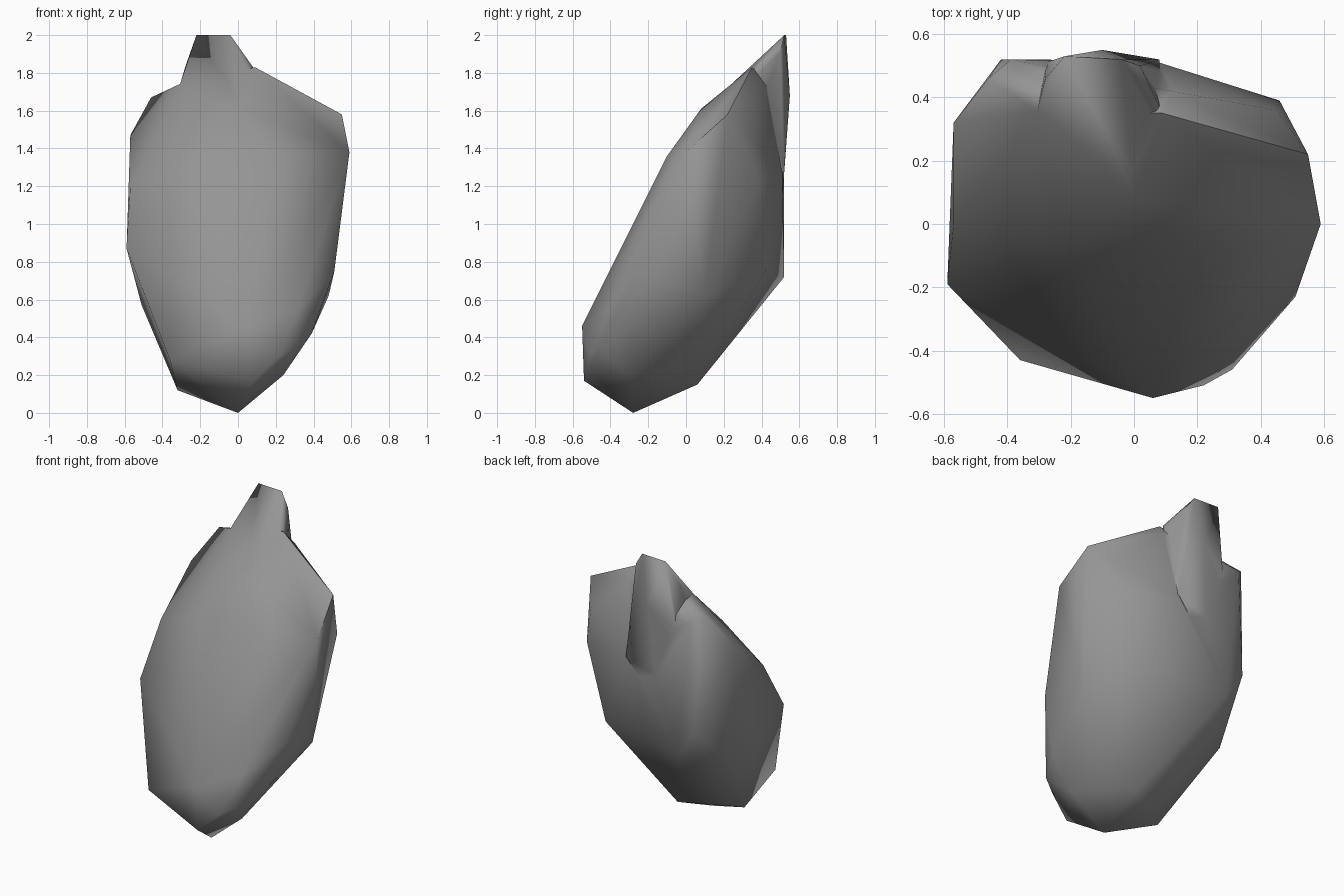
import bpy
import bmesh
import math

default_cube = bpy.data.objects.get("Cube")
if default_cube:
    bpy.data.objects.remove(default_cube, do_unlink=True)

# One plain stone colour
stone = bpy.data.materials.new("grey stone")
stone.use_nodes = True
stone_colour = (0.3, 0.3, 0.3, 1)
stone.diffuse_color = stone_colour
stone.node_tree.nodes["Principled BSDF"].inputs["Base Color"].default_value = stone_colour


def faceted_lump(name, corners):
    """Wrap a few corner points in a closed faceted lump."""
    bm = bmesh.new()
    for corner in corners:
        bm.verts.new(corner)
    bmesh.ops.convex_hull(bm, input=bm.verts)
    loose = [v for v in bm.verts if not v.link_faces]
    bmesh.ops.delete(bm, geom=loose, context="VERTS")
    bmesh.ops.recalc_face_normals(bm, faces=bm.faces)
    mesh = bpy.data.meshes.new(name)
    bm.to_mesh(mesh)
    bm.free()
    mesh.materials.append(stone)
    lump = bpy.data.objects.new(name, mesh)
    bpy.context.collection.objects.link(lump)
    return lump


def fuse(base, extra):
    """Merge one lump into another, leaving a single outer skin."""
    bpy.ops.object.select_all(action="DESELECT")
    bpy.context.view_layer.objects.active = base
    base.select_set(True)
    union = base.modifiers.new("union", "BOOLEAN")
    union.operation = "UNION"
    union.solver = "EXACT"
    union.object = extra
    bpy.ops.object.modifier_apply(modifier=union.name)
    bpy.data.objects.remove(extra, do_unlink=True)


# Corners of the leaning main mass, grouped by region
foot = [(0, -.28, 0), (-.32, -.16, .12), (.02, .06, .15), (.24, -.3, .2)]
front_slab = [(.08, -.54, .17), (-.36, -.43, .28), (.06, -.55, .46),
              (.22, -.51, .3), (.31, -.46, .35), (.32, -.42, .55),
              (-.37, -.39, .42), (-.2, -.1, 1.36), (.2, -.1, 1.36),
              (0, .08, 1.61)]
right_flank = [(.39, -.3, .42), (.48, .1, .62), (.51, -.23, .75),
               (.59, 0, 1.38), (.55, .22, 1.58), (.46, .39, 1.23),
               (.45, .36, 1.45)]
left_flank = [(-.59, -.19, .87), (-.51, .2, .57), (-.57, 0, 1.2)]
shoulder = [(-.57, .32, 1.47), (-.46, .46, 1.67), (-.39, .52, 1.62),
            (-.32, .36, 1.74)]
back = [(.3, .42, .75), (-.3, .52, .72), (-.42, .52, .9), (.08, .51, 1.26),
        (.12, .42, 1.74), (.09, .35, 1.83)]
rock = faceted_lump("rock", foot + front_slab + right_flank + left_flank + shoulder + back)

# Pointed horn rising at the back and melting into it below
horn = faceted_lump("horn", [
    (-.22, .53, 2), (-.04, .52, 2), (-.28, .46, 1.83), (.02, .5, 1.91),
    (.08, .37, 1.83), (-.31, .35, 1.73), (-.1, .55, 1.68), (.08, .52, 1.28),
    (-.28, .51, 1.5), (-.15, .5, 1), (0, .1, 1.61)])
fuse(rock, horn)

# Tidy the join, then shade softly across the facets
bm = bmesh.new()
bm.from_mesh(rock.data)
bmesh.ops.remove_doubles(bm, verts=bm.verts, dist=0.015)
bmesh.ops.triangulate(bm, faces=bm.faces)
bmesh.ops.recalc_face_normals(bm, faces=bm.faces)
bm.to_mesh(rock.data)
bm.free()
rock.select_set(True)
bpy.context.view_layer.objects.active = rock
bpy.ops.object.shade_smooth_by_angle(angle=math.radians(65))
